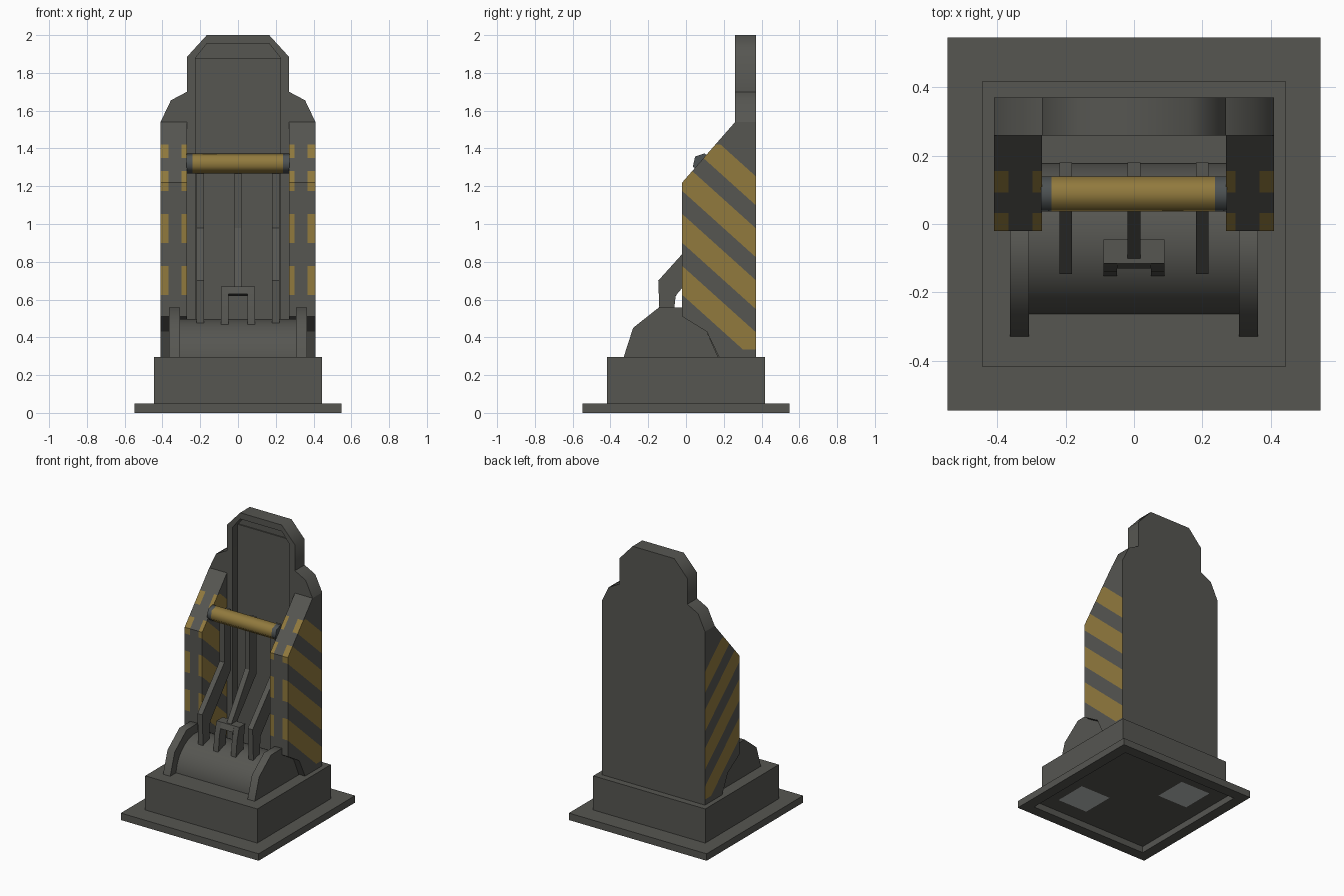
import bpy, bmesh, math
from mathutils import Vector

if "Cube" in bpy.data.objects:
    bpy.data.objects.remove(bpy.data.objects["Cube"])


def material(name, rgb):
    m = bpy.data.materials.new(name)
    m.diffuse_color = (*rgb, 1)
    m.use_nodes = True
    m.node_tree.nodes["Principled BSDF"].inputs["Base Color"].default_value = m.diffuse_color
    return m


GREY = material("dark_grey", (0.093, 0.093, 0.083))
YELLOW = material("hazard_yellow", (0.285, 0.195, 0.048))
STEEL = material("steel_grey", (0.075, 0.085, 0.088))
PALE = material("pale_grey", (0.52, 0.54, 0.53))


def finish(name, bm, *mats):
    bmesh.ops.recalc_face_normals(bm, faces=bm.faces[:])
    me = bpy.data.meshes.new(name)
    bm.to_mesh(me)
    bm.free()
    for m in mats:
        me.materials.append(m)
    ob = bpy.data.objects.new(name, me)
    bpy.context.collection.objects.link(ob)
    return ob


def loft(loops):
    """Closed solid between two matching loops of 3D points."""
    bm = bmesh.new()
    a, b = [[bm.verts.new(p) for p in loop] for loop in loops]
    n = len(a)
    bm.faces.new(a)
    bm.faces.new(b[::-1])
    for i in range(n):
        j = (i + 1) % n
        bm.faces.new((a[i], b[i], b[j], a[j]))
    bmesh.ops.recalc_face_normals(bm, faces=bm.faces[:])
    return bm


def prism_x(profile, x0, x1):
    return loft([[(x, y, z) for y, z in profile] for x in (x0, x1)])


def prism_y(profile, y0, y1):
    return loft([[(x, y, z) for x, z in profile] for y in (y0, y1)])


def box(x0, x1, y0, y1, z0, z1):
    return prism_x([(y0, z0), (y1, z0), (y1, z1), (y0, z1)], x0, x1)


def cut(bm, point, normal):
    bmesh.ops.bisect_plane(bm, geom=bm.verts[:] + bm.edges[:] + bm.faces[:],
                           plane_co=Vector(point), plane_no=Vector(normal))


def mirrored(half):
    return half + [(-x, z) for x, z in half[::-1]]


def shade(ob, angle):
    bpy.ops.object.select_all(action="DESELECT")
    ob.select_set(True)
    bpy.context.view_layer.objects.active = ob
    bpy.ops.object.shade_smooth_by_angle(angle=math.radians(angle))


def carve(ob, cutter_bm):
    cutter = finish("cutter", cutter_bm)
    mod = ob.modifiers.new("carve", "BOOLEAN")
    mod.object = cutter
    mod.solver = "EXACT"
    bpy.context.view_layer.objects.active = ob
    bpy.ops.object.modifier_apply(modifier=mod.name)
    bpy.data.objects.remove(cutter)


# Base plate: a rim open underneath
plate = finish("base_plate", box(-0.547, 0.547, -0.547, 0.547, 0, 0.05), GREY)
carve(plate, box(-0.47, 0.47, -0.47, 0.47, -0.1, 0.046))

# Plinth, with two pale pads painted on its underside
bm = box(-0.445, 0.445, -0.417, 0.417, 0.045, 0.295)
for v in (-0.355, -0.115, 0.115, 0.355):
    cut(bm, (v, 0, 0), (1, 0, 0))
    cut(bm, (0, v, 0), (0, 1, 0))
bm.normal_update()
for f in bm.faces:
    c = f.calc_center_median()
    pad = 0.115 < abs(c.x) < 0.355 and 0.115 < abs(c.y) < 0.355 and c.x * c.y < 0
    f.material_index = int(pad and f.normal.z < -0.5)
finish("plinth", bm, GREY, PALE)

# Back panel with a stepped recess
back = finish("back_panel", prism_y(mirrored([
    (0.27, 0.295), (0.27, 1.54), (0.41, 1.54), (0.355, 1.655),
    (0.27, 1.70), (0.27, 1.885), (0.165, 2.0)]), 0.26, 0.37), GREY)
carve(back, prism_y(mirrored([(0.225, 0.25), (0.225, 1.88), (0.165, 1.955)]),
                    0.2, 0.325))
shade(back, 50)
finish("recess_panel", box(-0.225, 0.225, 0.317, 0.33, 0.295, 1.88), GREY)

# Side pillars with hazard stripes on the sides and wrapped front edges
SLOPE, PERIOD, WIDTH, START = 0.9, 0.275, 0.153, 0.625
pillar = [(0.37, 0.295), (0.37, 1.54), (0.26, 1.54), (-0.02, 1.22),
          (-0.02, 0.51), (0.11, 0.43), (0.175, 0.295)]
for side, label in ((1, "right"), (-1, "left")):
    bm = prism_x(pillar, side * 0.27, side * 0.41)
    for k in range(4):
        for edge in (0, WIDTH):
            cut(bm, (0, -0.02, START + k * PERIOD + edge), (0, SLOPE, 1))
    for x in (0.298, 0.367):
        cut(bm, (side * x, 0, 0), (1, 0, 0))
    for z in (0.335, 1.42):
        cut(bm, (0, 0, z), (0, 0, 1))
    bm.normal_update()
    for f in bm.faces:
        c, n = f.calc_center_median(), f.normal
        band = c.z + SLOPE * (c.y + 0.02) - START
        striped = 0 < band < 4 * PERIOD and band % PERIOD < WIDTH and 0.335 < c.z < 1.42
        edge = abs(c.x) < 0.298 or abs(c.x) > 0.367
        on_front = n.y < -0.3 and n.z > -0.3 and edge
        f.material_index = int(striped and (abs(n.x) > 0.9 or on_front))
    finish(label + "_pillar", bm, GREY, YELLOW)

    # Curved cheek plates holding the drum
    shade(finish(label + "_cheek", prism_x([
        (-0.33, 0.295), (-0.28, 0.45), (-0.145, 0.557), (0.0, 0.557),
        (0.11, 0.43), (0.17, 0.295)], side * 0.307, side * 0.364), GREY), 50)

# Drum
arc = [(-0.043 + 0.222 * math.cos(math.pi * i / 24),
        0.275 + 0.222 * math.sin(math.pi * i / 24)) for i in range(25)]
shade(finish("drum", prism_x(arc, -0.31, 0.31), GREY), 35)


# Handle bar: six-sided yellow grip with steel ends
def rod(name, x0, x1, mat):
    ring = [(0.088 + 0.054 * math.cos(math.radians(a)),
             1.321 + 0.054 * math.sin(math.radians(a))) for a in range(18, 378, 60)]
    shade(finish(name, prism_x(ring, x0, x1), mat), 70)


rod("handle_grip", -0.242, 0.238, YELLOW)
rod("handle_end_left", -0.272, -0.242, STEEL)
rod("handle_end_right", 0.238, 0.272, STEEL)

# Lever arms
outer_arm = [(-0.138, 0.475), (-0.147, 0.70), (0.105, 0.98), (0.105, 1.335),
             (0.18, 1.335), (0.18, 0.90), (-0.055, 0.62), (-0.07, 0.475)]
centre_arm = [(-0.108, 0.66), (0.105, 0.98), (0.105, 1.335),
              (0.18, 1.335), (0.18, 0.92), (-0.05, 0.65)]
for x, name, prof in ((-0.2, "left_arm", outer_arm), (0, "centre_arm", centre_arm),
                      (0.2, "right_arm", outer_arm)):
    finish(name, prism_x(prof, x - 0.019, x + 0.019), GREY)

# Latch bracket
for side, label in ((1, "right"), (-1, "left")):
    shade(finish("bracket_leg_" + label, prism_x([
        (-0.152, 0.465), (-0.14, 0.58), (-0.115, 0.67), (-0.045, 0.67),
        (-0.058, 0.60), (-0.072, 0.465)], side * 0.05, side * 0.09), GREY), 50)
finish("bracket_top", prism_x([
    (-0.13, 0.63), (-0.115, 0.67), (-0.045, 0.67), (-0.05, 0.62)], -0.05, 0.05), GREY)
